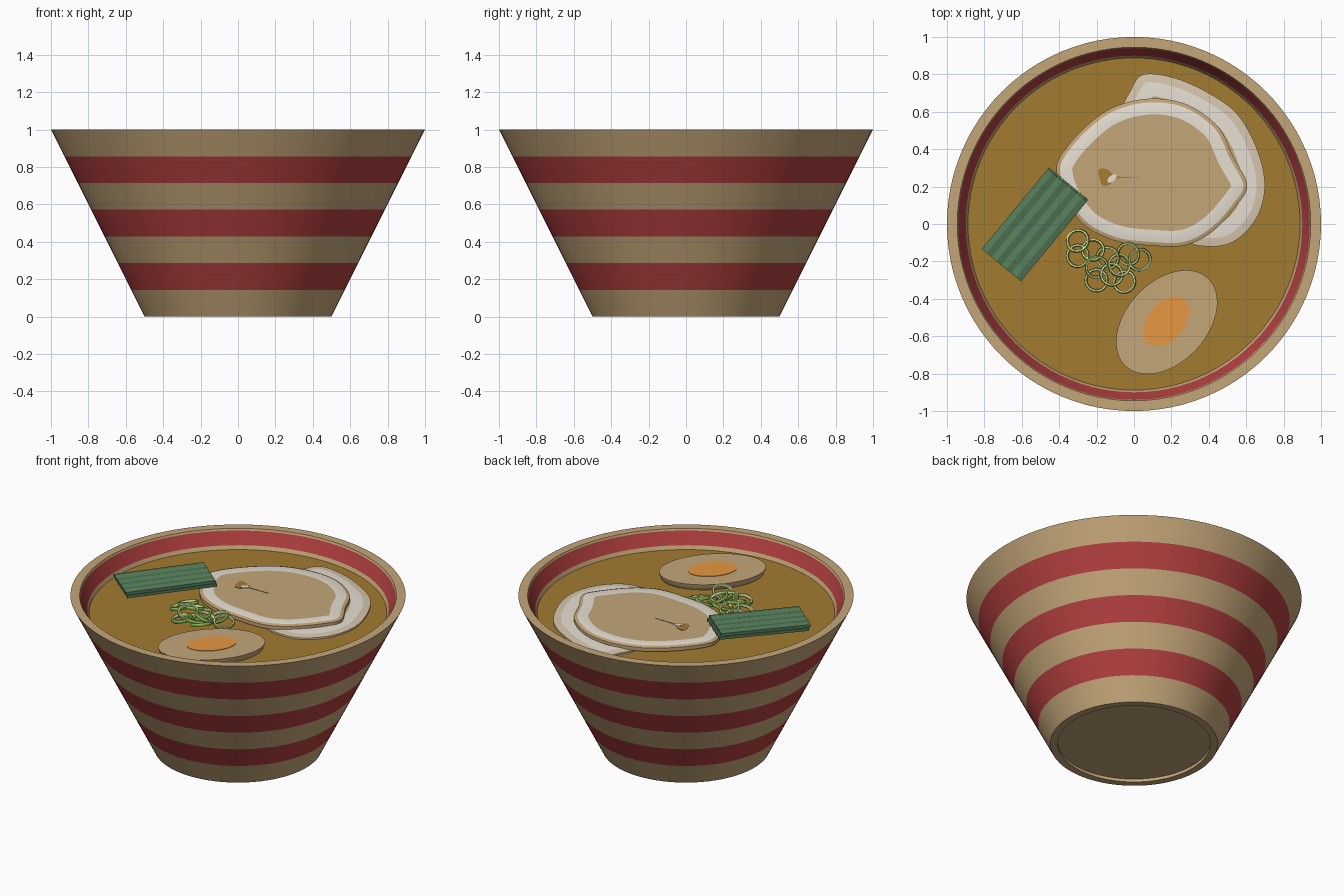
import bpy, bmesh, math, random
from mathutils import Vector, Matrix

random.seed(4)
cube = bpy.data.objects.get("Cube")
if cube:
    bpy.data.objects.remove(cube, do_unlink=True)


def material(name, rgb):
    m = bpy.data.materials.new(name)
    m.use_nodes = True
    m.diffuse_color = (*rgb, 1)
    m.node_tree.nodes["Principled BSDF"].inputs["Base Color"].default_value = (*rgb, 1)
    return m


tan = material("warm tan", (0.55, 0.38, 0.19))
red = material("dark red", (0.45, 0.05, 0.05))
broth = material("brown broth", (0.36, 0.20, 0.03))
fat = material("pale fat", (0.80, 0.74, 0.65))
fringe = material("cream fringe", (0.68, 0.57, 0.42))
orange = material("yolk orange", (0.95, 0.37, 0.06))
seaweed = material("seaweed green", (0.09, 0.20, 0.10))
green = material("leaf green", (0.25, 0.50, 0.08))
lime = material("pale lime", (0.65, 0.80, 0.30))


def finish(name, bm, mats, smooth=True):
    bmesh.ops.recalc_face_normals(bm, faces=bm.faces)
    mesh = bpy.data.meshes.new(name)
    bm.to_mesh(mesh)
    bm.free()
    for m in mats:
        mesh.materials.append(m)
    ob = bpy.data.objects.new(name, mesh)
    bpy.context.collection.objects.link(ob)
    if smooth:
        bpy.ops.object.select_all(action='DESELECT')
        ob.select_set(True)
        bpy.context.view_layer.objects.active = ob
        bpy.ops.object.shade_smooth_by_angle(angle=math.radians(30))
    return ob


def loft(name, loops, slots, mats, close=False, caps=(None, None)):
    """Join point loops with faces; slots gives the material of each band."""
    bm = bmesh.new()
    rings = [[bm.verts.new(p) for p in loop] for loop in loops]
    n = len(rings[0])
    pairs = list(zip(rings, rings[1:] + rings[:1])) if close else list(zip(rings, rings[1:]))
    for (a, b), slot in zip(pairs, slots):
        for i in range(n):
            j = (i + 1) % n
            bm.faces.new((a[i], a[j], b[j], b[i])).material_index = slot
    for ring, slot in zip((rings[0], rings[-1]), caps):
        if slot is not None:
            bm.faces.new(ring).material_index = slot
    return finish(name, bm, mats)


def circle(r, z, n=96):
    return [Vector((r * math.cos(math.tau * i / n), r * math.sin(math.tau * i / n), z)) for i in range(n)]


def ellipse(center, a, b, angle, z, n=64):
    turn = Matrix.Rotation(math.radians(angle), 3, 'Z')
    return [turn @ Vector((p.x * a, p.y * b, 0)) + Vector((*center, z)) for p in circle(1, 0, n)]


def smooth_outline(points, steps=6):
    """Closed Catmull-Rom curve through the points."""
    pts = [Vector(p) for p in points]
    n, out = len(pts), []
    for i in range(n):
        a, b, c, d = (pts[(i + k) % n] for k in (-1, 0, 1, 2))
        for s in range(steps):
            t = s / steps
            out.append(0.5 * (2 * b + (c - a) * t + (2 * a - 5 * b + 4 * c - d) * t ** 2
                              + (3 * b - a - 3 * c + d) * t ** 3))
    return out


def inset(outline, dist, z):
    """Move a counterclockwise outline inward and lift it to height z."""
    n, loop = len(outline), []
    for i, p in enumerate(outline):
        t = (outline[(i + 1) % n] - outline[i - 1]).normalized()
        loop.append(Vector((p.x - t.y * dist, p.y + t.x * dist, z)))
    return loop


# Bowl: striped outside, rim, striped inside, recessed foot
profile = [(0.455, 0.02), (0.455, 0)] + [(0.5 + k / 14, k / 7) for k in range(8)]
profile += [(0.945, 1), (0.94, 0.988), (0.90, 0.91), (0.885, 0.88)]
slots = [0, 0, 0, 1, 0, 1, 0, 1, 0, 0, 0, 1, 0]
loft("bowl", [circle(r, z) for r, z in profile], slots, [tan, red], caps=(0, None))

# Soup surface
loft("soup", [circle(0.86, 0.84), circle(0.888, 0.887)], [0], [broth], caps=(0, 0))

# Meat slices
lower = smooth_outline([(-0.06, 0.60), (-0.02, 0.71), (0.05, 0.80), (0.22, 0.78), (0.40, 0.70),
                        (0.55, 0.59), (0.65, 0.42), (0.70, 0.22), (0.66, 0.04), (0.54, -0.09),
                        (0.40, -0.12), (0.26, -0.08), (0.10, 0.10), (-0.02, 0.35)][::-1])
loft("lower_meat_slice",
     [inset(lower, 0, 0.88), inset(lower, 0, 0.898), inset(lower, 0.045, 0.904), inset(lower, 0.12, 0.904)],
     [0, 0, 1], [fringe, fat, tan], caps=(0, 2))

upper = smooth_outline([(-0.40, 0.35), (-0.28, 0.50), (-0.12, 0.62), (0.08, 0.67), (0.28, 0.64),
                        (0.45, 0.52), (0.53, 0.36), (0.605, 0.21), (0.55, 0.10), (0.42, -0.04),
                        (0.27, -0.115), (0.08, -0.115), (-0.10, -0.09), (-0.26, -0.01),
                        (-0.36, 0.12), (-0.41, 0.25)][::-1])
loft("upper_meat_slice",
     [inset(upper, 0, 0.90), inset(upper, 0, 0.923), inset(upper, 0.02, 0.93), inset(upper, 0.085, 0.93)],
     [0, 0, 1], [tan, fat], caps=(0, 0))

# Teardrop gap at the middle of the roll
drop = smooth_outline([(-0.19, 0.27), (-0.17, 0.21), (-0.13, 0.21), (-0.09, 0.243), (0.05, 0.248),
                       (-0.09, 0.255), (-0.14, 0.29), (-0.18, 0.295)])
loft("meat_gap", [inset(drop, 0, 0.929), inset(drop, 0, 0.932)], [0], [broth], caps=(0, 0))
loft("meat_gap_fat", [ellipse((-0.118, 0.243), 0.03, 0.016, 40, z, 16) for z in (0.931, 0.934)],
     [0], [fat], caps=(0, 0))

# Halved egg and its yolk
spot = (0.175, -0.525)
loft("egg_half", [ellipse(spot, 0.323 * s, 0.216 * s, 47, z) for s, z in
                  ((0.8, 0.84), (0.95, 0.885), (0.99, 0.91), (1, 0.925))],
     [0, 0, 0], [tan], caps=(0, 0))
loft("egg_yolk", [ellipse((0.172, -0.522), 0.15, 0.098, 50, z) for z in (0.922, 0.928)],
     [0], [orange], caps=(0, 0))


# Two stacked ridged seaweed sheets
def seaweed_sheet(name, z, shift):
    length, width, thick, folds = 0.555, 0.272, 0.018, 8
    bm = bmesh.new()
    rows = []
    for end in (-0.5, 0.5):
        top = [Vector((end * length + shift, (i / folds - 0.5) * width, 0.008 * (i % 2))) for i in range(folds + 1)]
        under = [p - Vector((0, 0, thick)) for p in reversed(top)]
        rows.append([bm.verts.new(p) for p in top + under])
    a, b = rows
    for i in range(len(a)):
        j = (i + 1) % len(a)
        bm.faces.new((a[i], a[j], b[j], b[i]))
    bm.faces.new(a)
    bm.faces.new(b)
    ob = finish(name, bm, [seaweed], smooth=False)
    ob.location = (-0.53, -0.003, z)
    ob.rotation_euler = (0, math.radians(-1), math.radians(50.5))


seaweed_sheet("seaweed_lower", 0.957, 0.006)
seaweed_sheet("seaweed_upper", 0.978, -0.004)

# Scallion rings
spots = [(-0.30, -0.09), (-0.30, -0.17), (-0.22, -0.14), (-0.20, -0.23), (-0.14, -0.18), (-0.20, -0.30),
         (-0.05, -0.31), (-0.08, -0.22), (0.03, -0.19), (-0.03, -0.16), (-0.12, -0.27)]
for k, (x, y) in enumerate(spots):
    section = [(0.062, -0.010), (0.065, 0), (0.062, 0.010), (0.053, 0.010), (0.050, 0), (0.053, -0.010)]
    ring = loft(f"scallion_ring_{k + 1}", [circle(r, z, 24) for r, z in section],
                [0, 0, 1, 1, 1, 1], [green, lime], close=True)
    ring.location = (x, y, 0.905 + 0.006 * (k % 4))
    ring.rotation_euler = (random.uniform(-0.35, 0.35), random.uniform(-0.35, 0.35), 0)
